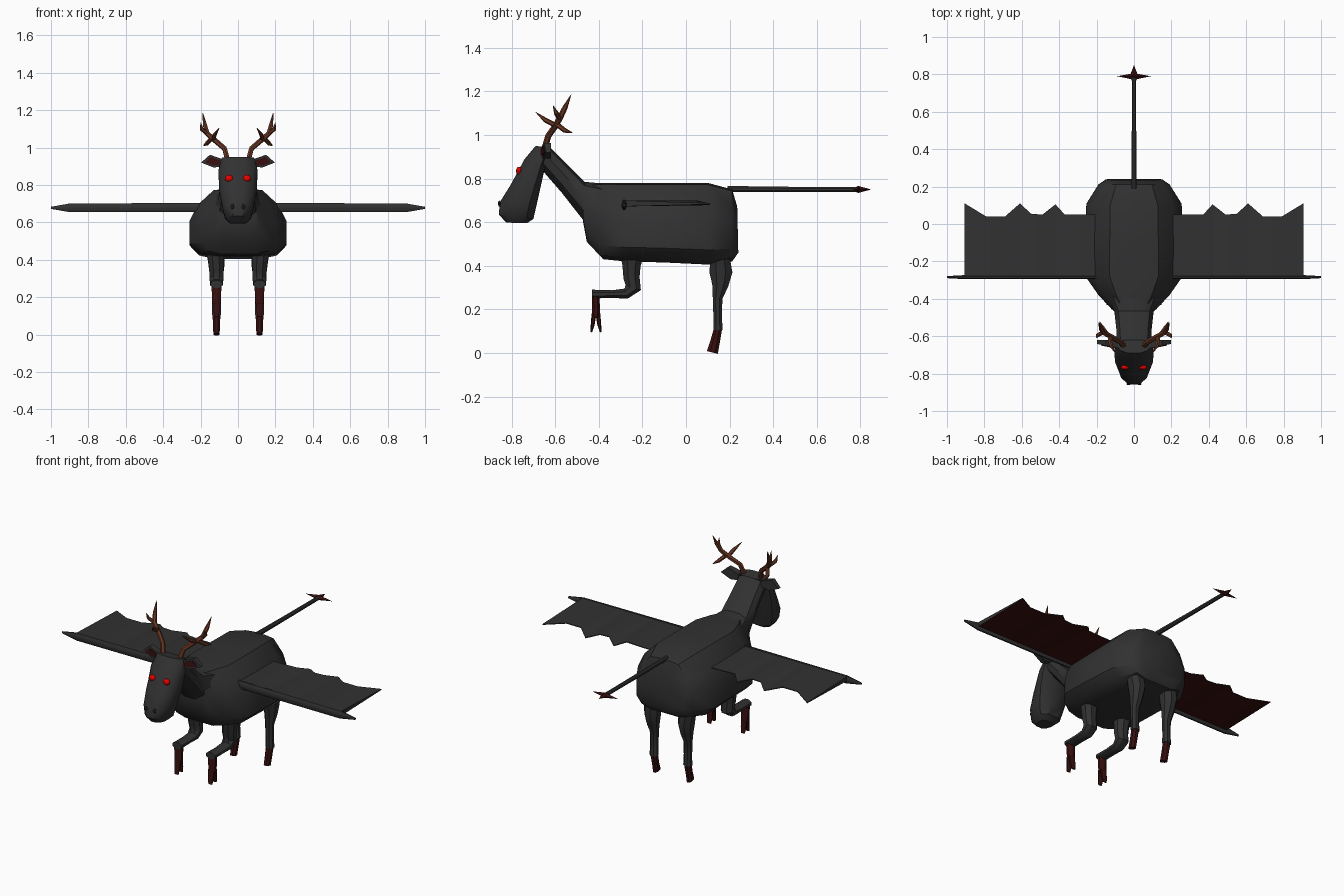
import bpy, bmesh, math
from mathutils import Vector as V

if "Cube" in bpy.data.objects:
    bpy.data.objects.remove(bpy.data.objects["Cube"])


def material(name, rgb):
    m = bpy.data.materials.new(name)
    m.diffuse_color = (*rgb, 1)
    m.use_nodes = True
    m.node_tree.nodes["Principled BSDF"].inputs["Base Color"].default_value = m.diffuse_color
    return m


HIDE = material("charcoal hide", (0.031, 0.031, 0.031))
RED = material("dark blood red", (0.040, 0.005, 0.005))
HORN = material("antler brown", (0.14, 0.038, 0.017))
EYE = material("glowing red", (0.85, 0.0, 0.0))
DARK = material("nostril black", (0.012, 0.012, 0.012))


def finish(name, bm, mats, rule=None, angle=35):
    bmesh.ops.recalc_face_normals(bm, faces=bm.faces)
    bm.normal_update()
    if rule:
        for f in bm.faces:
            f.material_index = rule(f)
    me = bpy.data.meshes.new(name)
    bm.to_mesh(me)
    bm.free()
    for m in mats:
        me.materials.append(m)
    ob = bpy.data.objects.new(name, me)
    bpy.context.collection.objects.link(ob)
    bpy.ops.object.select_all(action='DESELECT')
    ob.select_set(True)
    bpy.context.view_layer.objects.active = ob
    bpy.ops.object.shade_smooth_by_angle(angle=math.radians(angle))
    return ob


def loft(name, rings, mats, rule=None, angle=35):
    bm = bmesh.new()
    vs = [[bm.verts.new(p) for p in r] for r in rings]
    n = len(vs[0])
    for a, b in zip(vs, vs[1:]):
        for i in range(n):
            j = (i + 1) % n
            bm.faces.new((a[i], a[j], b[j], b[i]))
    bm.faces.new(vs[0])
    bm.faces.new(vs[-1])
    return finish(name, bm, mats, rule, angle)


def tube(name, pts, radii, mats, sides=8, rule=None):
    """radii: one number, or (along x, across) per point"""
    pts = [V(p) for p in pts]
    rings = []
    for i, p in enumerate(pts):
        t = (pts[min(i + 1, len(pts) - 1)] - pts[max(i - 1, 0)]).normalized()
        ref = V((1, 0, 0)) if abs(t.x) < 0.93 else V((0, 1, 0))
        u = (ref - t * ref.dot(t)).normalized()
        w = t.cross(u)
        r = radii[i]
        a, b = r if isinstance(r, tuple) else (r, r)
        rings.append([p + u * a * math.cos(k) + w * b * math.sin(k)
                      for k in (2 * math.pi * (q + .5) / sides for q in range(sides))])
    return loft(name, rings, mats, rule)


def prism(name, front, back, mats, rule=None, angle=20):
    return loft(name, [front, back], mats, rule, angle)


def sections(rows, half):
    """Rows: bottom y,z, top y,z, half width. half: (width factor, height factor)"""
    rings = []
    for yb, zb, yt, zt, w in rows:
        side = [(f * w, yb + (yt - yb) * v, zb + (zt - zb) * v) for f, v in half]
        rings.append(side + [(-x, y, z) for x, y, z in reversed(side)])
    return rings


# torso and neck
trunk = [(.5, 0), (.82, .05), (1, .18), (1, .52), (.83, .76), (.5, .98), (.2, 1)]
loft("torso", sections([
    (.24, .46, .235, .67, .15), (.212, .42, .212, .75, .19), (.11, .405, .10, .78, .255),
    (-.1, .415, -.1, .78, .26), (-.28, .42, -.28, .78, .26), (-.38, .43, -.38, .78, .19),
    (-.455, .51, -.455, .775, .12), (-.472, .60, -.472, .77, .10)], trunk), [HIDE])
oval = [(.35, 0), (.9, .25), (1, .6), (.8, .9), (.4, 1)]
loft("neck", sections([
    (-.38, .48, -.36, .775, .15), (-.472, .61, -.465, .785, .105),
    (-.57, .735, -.55, .87, .095), (-.67, .85, -.62, .94, .09)], oval), [HIDE])

# long drooping head
skull = [(.5, 0), (1, .2), (1, .55), (.8, .82), (.38, 1)]
loft("head", sections([
    (-.62, .94, -.69, .95, .088), (-.645, .86, -.74, .89, .105), (-.665, .77, -.805, .77, .1),
    (-.685, .68, -.855, .69, .085), (-.70, .615, -.858, .635, .07),
    (-.73, .595, -.825, .598, .045)], skull), [HIDE])

# tail with barbed tip
tube("tail", [(0, .19, .752), (0, .5, .75), (0, .80, .75)], [.015, .013, .012], [HIDE])
star = [(0, .85), (.018, .803), (.09, .79), (.018, .775), (0, .755),
        (-.018, .775), (-.09, .79), (-.018, .803)]
bm = bmesh.new()
rim = [bm.verts.new((x, y, .75)) for x, y in star]
for dz in (.016, -.016):
    tip = bm.verts.new((0, .79, .75 + dz))
    for i in range(8):
        bm.faces.new((rim[i], rim[(i + 1) % 8], tip))
finish("tail_barb", bm, [RED], angle=10)

for s, side in ((1, "left"), (-1, "right")):
    def m(pts):
        return [(x * s, y, z) for x, y, z in pts]

    # eyes and nostrils
    for name, loc, scale, mat in (("eye", (.048, -.766, .835), (.022, .014, .019), EYE),
                                  ("nostril", (.03, -.856, .685), (.010, .006, .014), DARK)):
        bm = bmesh.new()
        bmesh.ops.create_uvsphere(bm, u_segments=10, v_segments=6, radius=1)
        for v in bm.verts:
            v.co = V((v.co.x * scale[0] + loc[0] * s, v.co.y * scale[1] + loc[1],
                      v.co.z * scale[2] + loc[2]))
        finish(f"{name}_{side}", bm, [mat])

    # ears with red inner plate
    ear = [(.075, .935), (.15, .962), (.197, .92), (.13, .893), (.08, .90)]
    prism(f"ear_{side}", m([(x, -.665 + .2 * (x - .08), z) for x, z in ear]),
          m([(x, -.62, z) for x, z in ear]), [HIDE])
    c = (.135, .925)
    inner = [(c[0] + (x - c[0]) * .65, c[1] + (z - c[1]) * .65) for x, z in ear]
    prism(f"ear_inside_{side}", m([(x, -.669 + .2 * (x - .08), z) for x, z in inner]),
          m([(x, -.662 + .2 * (x - .08), z) for x, z in inner]), [RED])

    # antler: main beam and tines
    tube(f"antler_beam_{side}", m([(.055, -.65, .93), (.072, -.632, .995), (.125, -.60, 1.04),
                                   (.165, -.58, 1.075), (.178, -.555, 1.125), (.188, -.527, 1.185)]),
         [.015, .014, .014, .014, .012, .001], [HORN], 6)
    for i, pts in enumerate((
            [(.13, -.60, 1.045), (.125, -.645, 1.068), (.10, -.69, 1.105)],
            [(.14, -.595, 1.05), (.168, -.555, 1.02), (.185, -.52, 1.01)],
            [(.165, -.58, 1.075), (.195, -.595, 1.10), (.20, -.61, 1.135)])):
        tube(f"antler_tine_{i + 1}_{side}", m(pts), [.012, .011, .001], [HORN], 6)

    # raised front leg with cloven hoof
    tube(f"front_leg_{side}", m([(.125, -.245, .50), (.118, -.25, .40), (.115, -.25, .345),
                                 (.115, -.242, .30), (.115, -.275, .272), (.115, -.34, .27),
                                 (.115, -.432, .27)]),
         [(.06, .07), (.045, .045), (.042, .04), (.04, .04), (.036, .026), (.034, .019),
          (.034, .022)], [HIDE])
    tube(f"front_shin_{side}", m([(.115, -.415, .268), (.115, -.413, .21), (.115, -.413, .165)]),
         [(.03, .018), (.026, .02), (.024, .021)], [RED])
    for d in (-1, 1):
        tube(f"front_toe_{side}_{'a' if d < 0 else 'b'}",
             m([(.115, -.413 + d * .009, .18), (.115, -.413 + d * .015, .13),
                (.115, -.413 + d * .022, .095)]),
             [(.022, .011), (.019, .009), (.014, .004)], [RED], 6)

    # hind leg and hoof
    tube(f"hind_leg_{side}", m([(.125, .15, .52), (.118, .157, .42), (.115, .16, .37),
                                (.115, .157, .31), (.115, .145, .25), (.115, .145, .17),
                                (.115, .147, .105)]),
         [(.07, .07), (.05, .05), (.046, .057), (.038, .04), (.027, .024), (.025, .021),
          (.027, .023)], [HIDE])
    tube(f"hind_hoof_{side}", m([(.115, .147, .112), (.115, .133, .05), (.115, .121, .002)]),
         [(.023, .02), (.02, .024), (.018, .028)], [RED])

    # wing spar
    tube(f"wing_spar_{side}", m([(.18, -.284, .68), (.90, -.284, .678), (1.0, -.284, .678)]),
         [(.012, .026), (.012, .025), (.006, .006)], [HIDE], 8)

    # wing membrane: pleated strips, red underneath
    edge = [(.18, .05, 0), (.26, .05, 0), (.37, .05, .004), (.42, .105, -.012), (.49, .05, .004),
            (.55, .055, .004), (.61, .11, -.012), (.69, .04, .004), (.79, .04, .004),
            (.905, .11, -.008)]
    rings = []
    for x, y, dz in edge:
        rings.append(m([(x, -.285, .70), (x, y, .695 + dz), (x, y, .69 + dz), (x, -.285, .672)]))
    loft(f"wing_membrane_{side}", rings, [HIDE, RED],
         lambda f: 1 if f.normal.z < -.5 else 0, 10)
